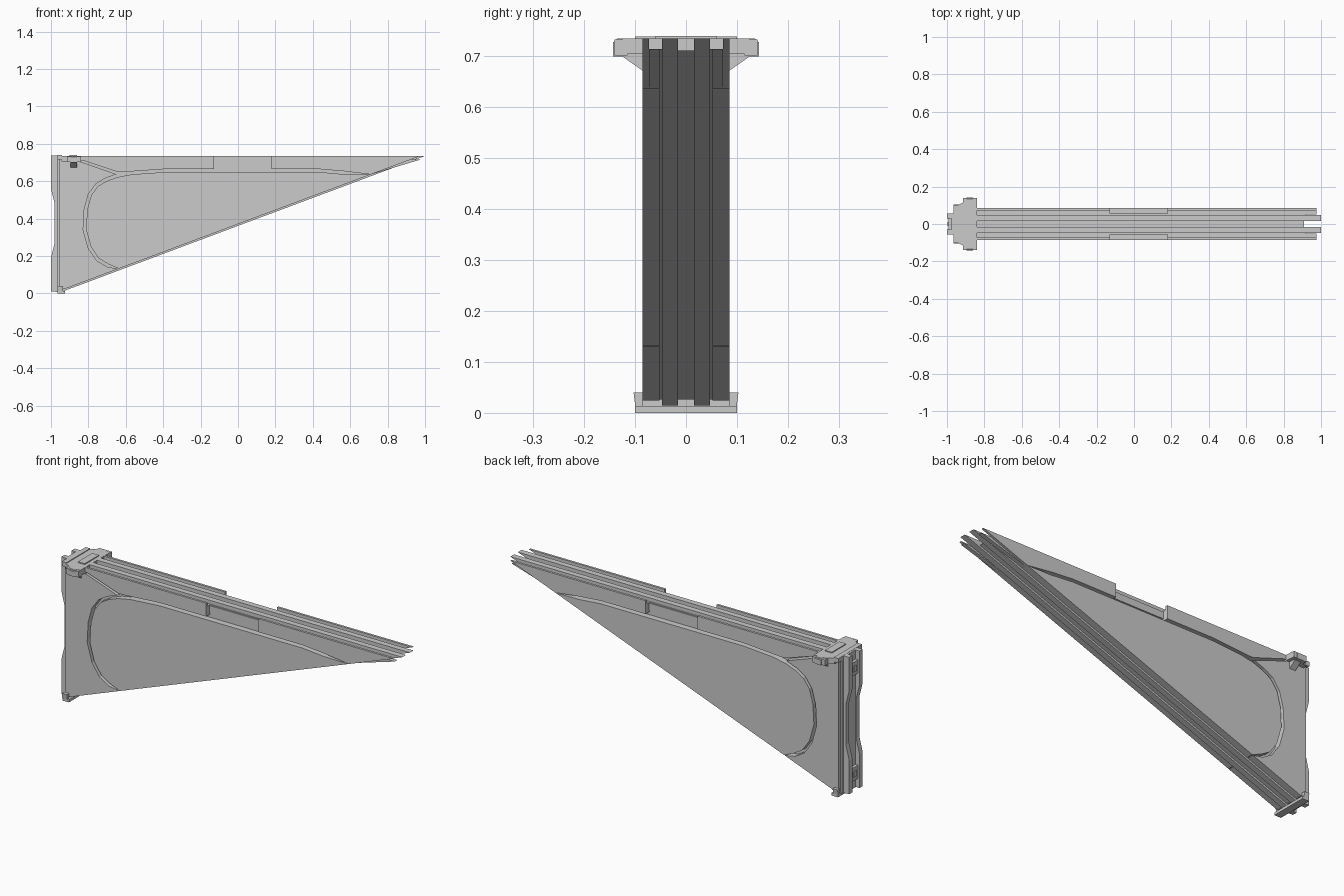
import bpy, bmesh
from mathutils import Vector

TOP = 0.735


def hyp(x, inset=0.0):
    """Height of the sloping lower edge at x."""
    return 0.015 + (x + inset + 0.925) * 0.374


def prism(name, pts, lo, hi, axis='Y', mirror=False):
    """Extrude a profile: axis Y takes (x, z), axis Z takes (x, y), axis X takes (y, z)."""
    place = {'Y': lambda p, d: (p[0], d, p[1]),
             'Z': lambda p, d: (p[0], p[1], d),
             'X': lambda p, d: (d, p[0], p[1])}[axis]
    bm = bmesh.new()
    a = [bm.verts.new(place(p, lo)) for p in pts]
    b = [bm.verts.new(place(p, hi)) for p in pts]
    bm.faces.new(a)
    bm.faces.new(b[::-1])
    n = len(pts)
    for i in range(n):
        j = (i + 1) % n
        bm.faces.new((a[j], a[i], b[i], b[j]))
    bmesh.ops.recalc_face_normals(bm, faces=bm.faces)
    me = bpy.data.meshes.new(name)
    bm.to_mesh(me)
    bm.free()
    ob = bpy.data.objects.new(name, me)
    bpy.context.collection.objects.link(ob)
    if mirror:
        m = ob.modifiers.new("mirror", 'MIRROR')
        m.use_axis = (False, True, False)
        m.use_mirror_merge = False
    return ob


def box(name, x, y, z, mirror=False):
    return prism(name, [(x[0], z[0]), (x[1], z[0]), (x[1], z[1]), (x[0], z[1])],
                 y[0], y[1], 'Y', mirror)


def wedge(top, inset, left=-0.945):
    """Full triangular profile."""
    tip = (top - 0.015) / 0.374 - 0.925 - inset
    return [(left, 0.015 + inset * 0.374), (-0.925, 0.015 + inset * 0.374),
            (tip, top), (-0.84, top), (-0.84, 0.70), (left, 0.70)]


# Layered core: recessed centre, proud inner plates, recessed web behind outer plates
prism("centre_web", wedge(0.712, 0.03), -0.016, 0.016)
prism("inner_plate", wedge(TOP, 0.0), 0.016, 0.047, mirror=True)
prism("spacer_web", wedge(0.715, 0.03), 0.047, 0.052, mirror=True)

# Curve of the groove on the side panels, from lower edge round to the tail
loop = [(-0.64, hyp(-0.64, 0.025)), (-0.70, 0.142), (-0.755, 0.175), (-0.80, 0.24),
        (-0.828, 0.34), (-0.822, 0.45), (-0.80, 0.53), (-0.76, 0.585), (-0.71, 0.615),
        (-0.65, 0.637), (-0.57, 0.652), (-0.40, 0.664), (0.44, 0.664), (0.57, 0.653),
        (0.71, hyp(0.71, 0.025))]


def inset_path(path, d):
    out = []
    for i, p in enumerate(path):
        a = Vector(path[max(i - 1, 0)])
        b = Vector(path[min(i + 1, len(path) - 1)])
        t = (b - a).normalized()
        out.append((p[0] + t.y * d, p[1] - t.x * d))
    for i in (0, -1):
        out[i] = (out[i][0], hyp(out[i][0], 0.025))
    return out


FACE = (0.052, 0.085)
prism("inner_side_panel", inset_path(loop, 0.016), *FACE, mirror=True)

# Border pieces around the groove
prism("rear_border", loop[:10] + [(-0.83, 0.70), (-0.84, 0.70), (-0.84, 0.66),
      (-0.945, 0.66), (-0.945, 0.024), (-0.925, 0.024)], *FACE, mirror=True)


def top_border(name, pts):
    """Border with a channel along its upper edge."""
    low = [(x, min(z, 0.715)) for x, z in pts]
    prism(name, low, 0.052, 0.073, mirror=True)
    prism(name + "_rim", pts, 0.073, 0.085, mirror=True)


top_border("upper_border", [(-0.84, TOP), (-0.84, 0.712), (-0.82, 0.708), (-0.64, 0.648),
                            loop[10], loop[11], (-0.128, 0.664), (-0.128, TOP)])
top_border("tail_border", [(0.178, TOP), (0.178, 0.664), loop[12], loop[13], loop[14],
                           (0.975, TOP)])

# Recessed grip in the upper edge
box("grip_rail", (-0.128, 0.178), (0.047, 0.057), (0.675, 0.712), True)

# Rear column, stepped in plan
prism("rear_column", [(-0.942, -0.085), (-0.942, 0.085), (-0.958, 0.085), (-0.958, 0.07),
                      (-0.966, 0.07), (-0.966, 0.055), (-0.976, 0.055), (-0.976, -0.055),
                      (-0.966, -0.055), (-0.966, -0.07), (-0.958, -0.07), (-0.958, -0.085)],
      0.008, 0.738, 'Z')
prism("rear_rail", [(-0.965, 0.01), (-1.0, 0.01), (-1.0, 0.19), (-0.98, 0.27), (-0.98, 0.48),
                    (-1.0, 0.56), (-1.0, 0.738), (-0.965, 0.738)], 0.03, 0.057, mirror=True)
for name, z in (("lower", 0.06), ("upper", 0.62)):
    box(name + "_latch_block", (-0.992, -0.97), (-0.031, 0.031), (z, z + 0.07))
    box(name + "_latch_pin", (-0.997, -0.99), (-0.012, 0.012), (z + 0.02, z + 0.05))

# Foot flange
prism("foot_flange", [(-0.103, 0.04), (-0.098, 0.0), (0.098, 0.0), (0.103, 0.04),
                      (0.085, 0.04), (0.085, 0.012), (-0.085, 0.012), (-0.085, 0.04)],
      -0.964, -0.935, 'X')
box("foot_sole", (-0.964, -0.925), (-0.1, 0.1), (0.0, 0.014))

# Cross bracket at the top
prism("bracket_bar", [(-0.135, TOP), (-0.143, 0.728), (-0.143, 0.70), (-0.125, 0.70),
                      (-0.085, 0.672), (0.085, 0.672), (0.125, 0.70), (0.143, 0.70),
                      (0.143, 0.728), (0.135, TOP)], -0.895, -0.86, 'X')
prism("bracket_plan", [(-0.945, -0.10), (-0.915, -0.115), (-0.905, -0.125), (-0.84, -0.125),
                       (-0.84, 0.125), (-0.905, 0.125), (-0.915, 0.115), (-0.945, 0.10)],
      0.705, TOP, 'Z')
box("bracket_end_block", (-0.915, -0.84), (0.115, 0.14), (0.702, 0.733), True)
box("bracket_neck", (-0.945, -0.84), (-0.085, 0.085), (0.66, 0.71))
box("bracket_cap", (-0.90, -0.86), (-0.06, 0.06), (0.73, 0.74))
box("column_head", (-0.966, -0.94), (-0.10, 0.10), (0.715, 0.739))
